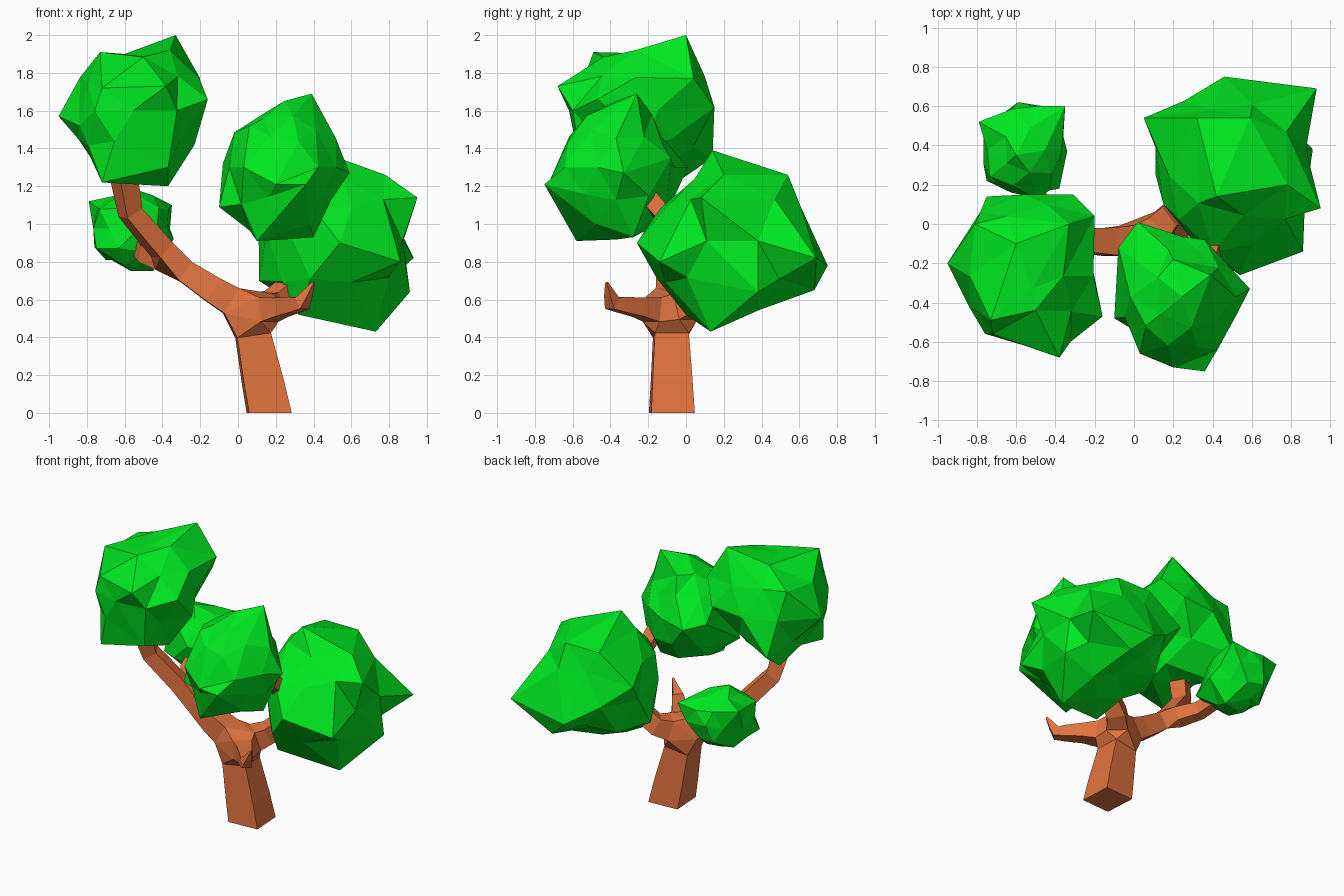
import bpy, bmesh, random
from mathutils import Vector

random.seed(4)


def material(name, colour):
    m = bpy.data.materials.new(name)
    m.diffuse_color = colour
    return m


bark = material("bark", (0.75, 0.17, 0.05, 1))
leaf = material("leaf", (0.0, 0.80, 0.015, 1))


def add_object(name, mesh, mat):
    ob = bpy.data.objects.new(name, mesh)
    bpy.context.collection.objects.link(ob)
    mesh.materials.append(mat)
    return ob


def foliage(name, corners):
    """Low-poly clump: an icosphere pulled out to the given corner points."""
    pts = [Vector(c) for c in corners]
    lo = Vector([min(p[i] for p in pts) for i in range(3)])
    hi = Vector([max(p[i] for p in pts) for i in range(3)])
    mid, half = (lo + hi) / 2, (hi - lo) / 2
    units = [Vector([(p[i] - mid[i]) / half[i] for i in range(3)]) for p in pts]
    bm = bmesh.new()
    bmesh.ops.create_icosphere(bm, subdivisions=2, radius=1)
    free = list(bm.verts)
    for p, u in zip(pts, units):
        v = max(free, key=lambda w: w.co.dot(u))
        free.remove(v)
        v.co = p
    for v in free:
        d = v.co.normalized()
        w = [1 / ((d - u.normalized()).length + 0.05) ** 2 for u in units]
        s = sum(a * u.length for a, u in zip(w, units)) / sum(w)
        s *= random.uniform(0.78, 0.92)
        v.co = [mid[i] + half[i] * max(-1, min(1, d[i] * s)) for i in range(3)]
    bmesh.ops.recalc_face_normals(bm, faces=bm.faces)
    mesh = bpy.data.meshes.new(name)
    bm.to_mesh(mesh)
    bm.free()
    return add_object(name, mesh, leaf)


# Trunk and branches: a skinned skeleton of (x, y, z, radius)
nodes = [
    (0.165, -0.075, 0.0, 0.115), (0.08, -0.08, 0.41, 0.09), (0.07, -0.08, 0.53, 0.085),
    (-0.13, -0.09, 0.65, 0.07), (-0.34, -0.08, 0.79, 0.055),
    (-0.57, -0.19, 1.06, 0.05), (-0.61, -0.26, 1.28, 0.055),
    (-0.48, 0.10, 0.84, 0.045), (-0.53, 0.30, 0.90, 0.04),
    (0.20, 0.06, 0.59, 0.06), (0.38, 0.12, 0.75, 0.055),
    (0.41, -0.08, 1.00, 0.04), (0.38, -0.19, 1.13, 0.045), (0.50, 0.25, 0.80, 0.05),
    (0.23, -0.25, 0.56, 0.05), (0.34, -0.39, 0.58, 0.035), (0.40, -0.42, 0.69, 0.006),
]
links = [(0, 1), (1, 2), (2, 3), (3, 4), (4, 5), (5, 6), (4, 7), (7, 8), (2, 9),
         (9, 10), (10, 11), (11, 12), (10, 13), (2, 14), (14, 15), (15, 16)]
mesh = bpy.data.meshes.new("skeleton")
mesh.from_pydata([n[:3] for n in nodes], links, [])
trunk = add_object("trunk_and_branches", mesh, bark)
trunk.modifiers.new("skin", 'SKIN')
if not mesh.skin_vertices:
    bpy.context.view_layer.objects.active = trunk
    bpy.ops.mesh.customdata_skin_add()
for sv, n in zip(mesh.skin_vertices[0].data, nodes):
    sv.radius = (n[3], n[3])
mesh.skin_vertices[0].data[0].use_root = True

# Apply the skin and set the trunk's base flat on the ground
skinned = bpy.data.meshes.new_from_object(
    trunk.evaluated_get(bpy.context.evaluated_depsgraph_get()))
trunk.modifiers.clear()
trunk.data = skinned
for v in skinned.vertices:
    if v.co.z < 0.1:
        v.co.z = 0
if not skinned.materials:
    skinned.materials.append(bark)

# Foliage clumps
foliage("upper_left_foliage", [
    (-0.95, -0.20, 1.57), (-0.33, 0.0, 2.0), (-0.73, -0.49, 1.91), (-0.38, -0.68, 1.73),
    (-0.16, -0.47, 1.66), (-0.20, 0.04, 1.77), (-0.31, 0.15, 1.62), (-0.75, 0.14, 1.35),
    (-0.37, -0.27, 1.20), (-0.72, -0.05, 1.22), (-0.72, -0.55, 1.22), (-0.23, -0.2, 1.42),
    (-0.72, -0.56, 1.72), (-0.60, -0.10, 1.90), (-0.81, 0.0, 1.80), (-0.37, -0.55, 1.30),
    (-0.84, -0.42, 1.52), (-0.52, -0.33, 1.89)])
foliage("front_foliage", [
    (0.39, -0.26, 1.69), (0.59, -0.33, 1.27), (0.36, -0.75, 1.21), (-0.10, -0.48, 1.09),
    (0.02, 0.01, 1.30), (0.36, -0.08, 1.35), (0.10, -0.58, 0.91), (0.40, -0.28, 0.93),
    (0.06, -0.52, 1.52), (-0.08, -0.12, 1.32), (0.03, -0.66, 1.30), (0.41, -0.50, 1.50),
    (0.20, -0.73, 1.21), (0.20, -0.18, 1.58)])
foliage("right_foliage", [
    (0.54, -0.26, 0.90), (0.42, 0.14, 1.39), (0.32, 0.54, 1.26), (0.05, 0.54, 1.08),
    (0.46, 0.75, 0.78), (0.93, 0.69, 0.82), (0.95, 0.08, 1.14), (0.86, -0.14, 0.80),
    (0.73, 0.13, 0.43), (0.32, 0.0, 0.52), (0.11, 0.25, 0.70), (0.78, 0.20, 1.26),
    (0.50, 0.42, 0.62), (0.59, 0.54, 1.26), (0.91, 0.38, 0.64), (0.60, 0.68, 0.65),
    (0.15, 0.10, 0.95), (0.40, -0.14, 1.08)])
foliage("back_left_foliage", [
    (-0.79, 0.52, 1.12), (-0.59, 0.62, 1.0), (-0.35, 0.60, 1.10), (-0.34, 0.37, 0.92),
    (-0.38, 0.18, 0.88), (-0.50, 0.13, 1.0), (-0.75, 0.22, 0.87), (-0.45, 0.40, 0.75),
    (-0.60, 0.35, 1.20), (-0.70, 0.45, 0.81)])
